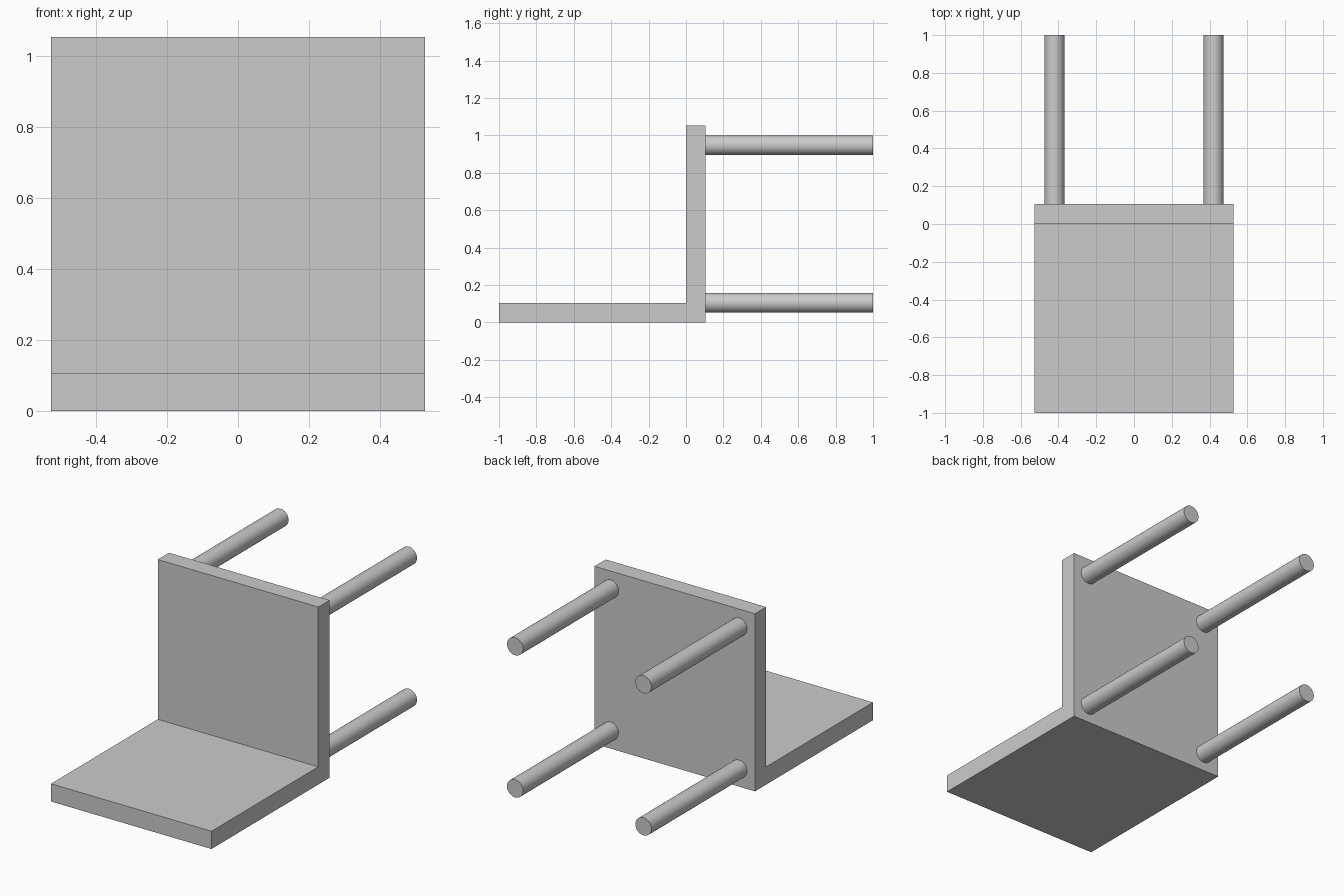
import bpy, bmesh
from math import radians

if "Cube" in bpy.data.objects:
    bpy.data.objects.remove(bpy.data.objects["Cube"])

U = 2 / 38            # base module of the chair
HALF_W = 10 * U       # half width
T = 2 * U             # panel thickness


def make_seat_and_backrest():
    # L-shaped side profile (y, z) extruded across the width
    profile = [(-1, 0), (T, 0), (T, 20 * U), (0, 20 * U), (0, T), (-1, T)]
    bm = bmesh.new()
    face = bm.faces.new([bm.verts.new((-HALF_W, y, z)) for y, z in profile])
    ext = bmesh.ops.extrude_face_region(bm, geom=[face])
    moved = [v for v in ext["geom"] if isinstance(v, bmesh.types.BMVert)]
    bmesh.ops.translate(bm, verts=moved, vec=(2 * HALF_W, 0, 0))
    bmesh.ops.recalc_face_normals(bm, faces=bm.faces)
    mesh = bpy.data.meshes.new("seat_and_backrest")
    bm.to_mesh(mesh)
    bm.free()
    obj = bpy.data.objects.new("seat_and_backrest", mesh)
    bpy.context.collection.objects.link(obj)


def make_leg(name, x, z):
    # round leg running back from the seat panel
    bpy.ops.mesh.primitive_cylinder_add(
        vertices=48, radius=U, depth=1 - T,
        location=(x, (1 + T) / 2, z), rotation=(radians(90), 0, 0))
    bpy.context.object.name = name
    bpy.ops.object.shade_smooth_by_angle(angle=radians(30))


# chair lying on its backrest
make_seat_and_backrest()
for side, x in (("left", -8 * U), ("right", 8 * U)):
    for level, z in (("lower", 2 * U), ("upper", 18 * U)):
        make_leg(f"{level}_{side}_leg", x, z)
